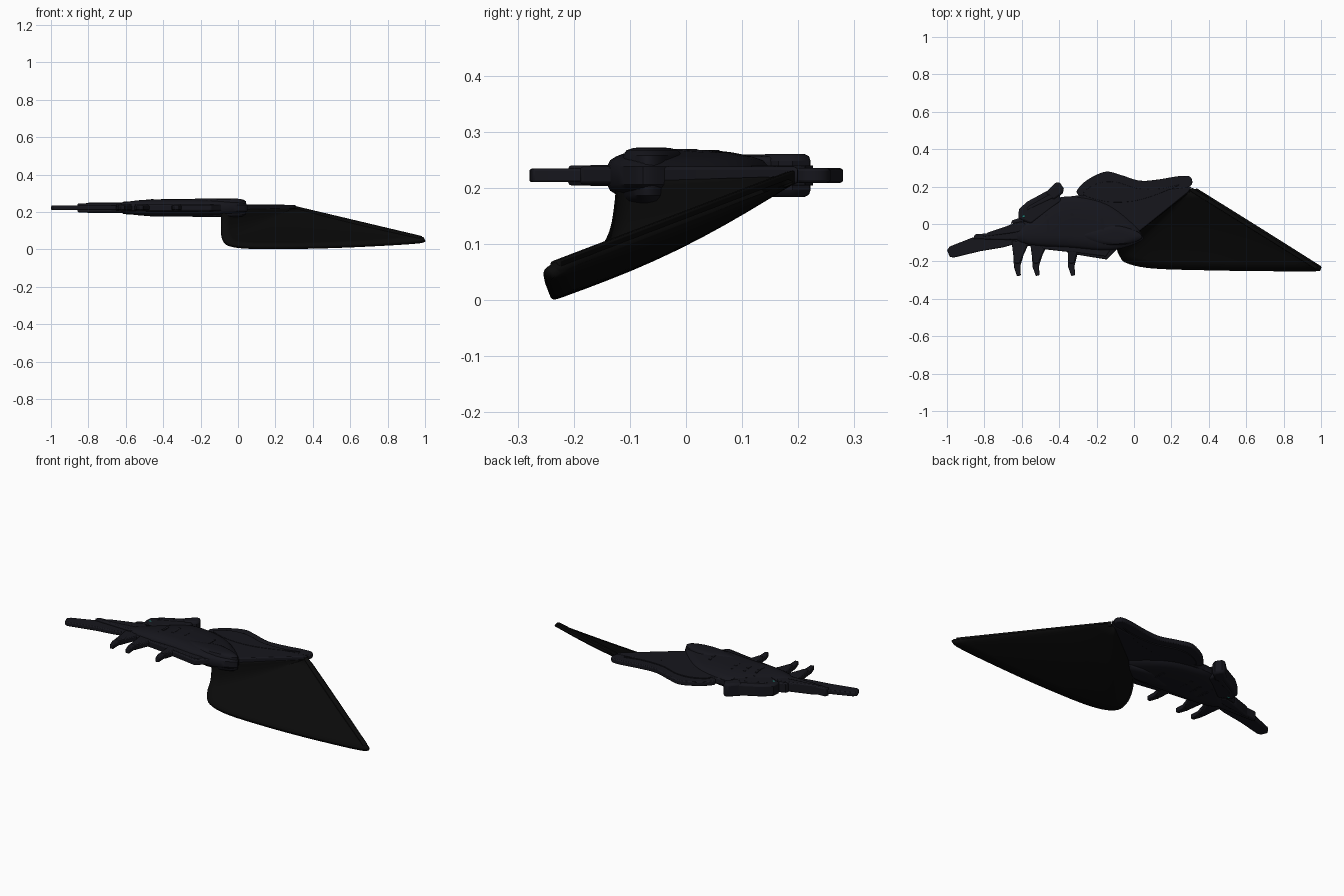
import bpy, bmesh, math
from mathutils import Vector

if "Cube" in bpy.data.objects:
    bpy.data.objects.remove(bpy.data.objects["Cube"])

ZC = 0.222  # mid plane of the flat upper body


def material(name, col):
    m = bpy.data.materials.new(name)
    m.diffuse_color = (*col, 1)
    m.use_nodes = True
    m.node_tree.nodes["Principled BSDF"].inputs["Base Color"].default_value = m.diffuse_color
    return m


DARK = material("dark_metal", (0.008, 0.008, 0.012))
BLACK = material("black_panel", (0.003, 0.003, 0.003))
TEAL = material("teal_glow", (0.02, 0.3, 0.25))


def smooth_path(pts, n=5, closed=True):
    """Catmull-Rom curve through a few points."""
    p = [Vector(q) for q in pts]
    k, out = len(p), []
    get = (lambda i: p[i % k]) if closed else (lambda i: p[max(0, min(k - 1, i))])
    for i in range(k if closed else k - 1):
        a, b, c, d = (get(i + j) for j in (-1, 0, 1, 2))
        for s in range(n):
            t = s / n
            out.append(0.5 * (2 * b + (c - a) * t + (2 * a - 5 * b + 4 * c - d) * t * t
                              + (3 * b - a - 3 * c + d) * t ** 3))
    return out if closed else out + [p[-1]]


def finish(bm, name, mat, bevel=0.0, angle=35):
    bmesh.ops.recalc_face_normals(bm, faces=bm.faces)
    me = bpy.data.meshes.new(name)
    bm.to_mesh(me)
    bm.free()
    ob = bpy.data.objects.new(name, me)
    bpy.context.collection.objects.link(ob)
    me.materials.append(mat)
    if bevel:
        b = ob.modifiers.new("bevel", 'BEVEL')
        b.width, b.segments, b.limit_method = bevel, 2, 'ANGLE'
        b.angle_limit = math.radians(50)
    bpy.ops.object.select_all(action='DESELECT')
    ob.select_set(True)
    bpy.context.view_layer.objects.active = ob
    bpy.ops.object.shade_smooth_by_angle(angle=math.radians(angle))
    return ob


def plate(name, pts, half, bevel=0.006, smooth=False, mat=DARK, z=ZC):
    """Outline extruded evenly to both sides of the mid plane."""
    pts = smooth_path(pts) if smooth else pts
    bm = bmesh.new()
    f = bm.faces.new([bm.verts.new((p[0], p[1], z - half)) for p in pts])
    up = bmesh.ops.extrude_face_region(bm, geom=[f])["geom"]
    bmesh.ops.translate(bm, vec=(0, 0, 2 * half),
                        verts=[v for v in up if isinstance(v, bmesh.types.BMVert)])
    return finish(bm, name, mat, bevel)


def pillow(name, pts, centre, levels):
    """Stack of scaled outlines, giving a domed top and bottom."""
    pts, c = smooth_path(pts), Vector(centre)
    bm = bmesh.new()
    levels = [(-z, s) for z, s in reversed(levels)] + levels
    rings = []
    for z, s in levels:
        rings.append([bm.verts.new((*(c + (p - c) * s), ZC + z)) for p in pts])
    for a, b in zip(rings, rings[1:]):
        for i in range(len(a)):
            j = (i + 1) % len(a)
            bm.faces.new((a[i], a[j], b[j], b[i]))
    bm.faces.new(rings[0])
    bm.faces.new(rings[-1])
    return finish(bm, name, DARK)


# Long snout blade and its raised rail
plate("snout_blade", [(-1, -.14), (-.985, -.12), (-.87, -.075), (-.75, -.04), (-.6, 0), (-.45, 0),
                      (-.5, -.1), (-.61, -.10), (-.7, -.125), (-.82, -.145), (-.965, -.18), (-.985, -.175)],
      .012, .005)
plate("snout_rail", [(-.86, -.08), (-.85, -.055), (-.78, -.05), (-.6, .02), (-.5, .02), (-.55, -.08), (-.66, -.085)],
      .024, .006)
plate("snout_rail_top", [(-.82, -.07), (-.78, -.045), (-.6, .015), (-.55, -.03), (-.66, -.05)], .028, .006)
plate("rail_clip", [(-.66, 0), (-.65, .02), (-.56, .05), (-.55, .02)], .028)

# Flat base body running back to the wing hinge
plate("base_body", [(-.64, -.11), (-.62, -.0), (-.4, .14), (-.28, .155), (-.1, .145), (.15, .18), (.31, .2),
                    (.29, .17), (-.09, -.135), (-.145, -.19), (-.3, -.165), (-.42, -.13)], .016)

# Domed main body
pillow("domed_body", [(-.64, -.06), (-.56, .03), (-.42, .135), (-.28, .14), (-.12, .09), (.04, -.05),
                      (.02, -.1), (-.13, -.14), (-.35, -.125), (-.56, -.11)], (-.3, -.04),
       [(.016, 1), (.027, .95), (.034, .84), (.041, .66), (.045, .48), (.046, .3)])
# Rear blister over the hinge
pillow("rear_blister", [(-.32, -.06), (-.2, -.02), (-.1, -.005), (.02, -.04), (.04, -.08), (-.06, -.112),
                        (-.2, -.105)], (-.08, -.065),
       [(.016, 1), (.036, .97), (.045, .84), (.049, .6), (.05, .35)])
# Lower lip under the dome
plate("lower_lip", [(-.52, -.12), (-.3, -.12), (-.12, -.13), (-.15, -.175), (-.3, -.155), (-.48, -.135)], .019)


# Raised ribs wrapped over the dome, both faces
def dome_height(f):
    return .047 - .018 * abs(f) ** 2.5


for i, (x, y0, y1) in enumerate([(-.47, -.09, .05), (-.41, -.1, .08), (-.34, -.1, .1), (-.18, -.09, .06)]):
    for k in range(5):
        fa, fb = -1 + .4 * k, -.6 + .4 * k
        ya, yb = ((y0 + y1 + (y1 - y0) * f) / 2 for f in (fa, fb))
        xa, xb = (x + .012 * (1 - f * f) for f in (fa, fb))
        plate(f"body_rib_{i + 1}_{k + 1}", [(xa - .007, ya), (xb - .007, yb), (xb + .007, yb), (xa + .007, ya)],
              dome_height((fa + fb) / 2), 0)

# Curved claws on the lower edge
for i, (x, y, s) in enumerate([(-.62, -.28, 1), (-.52, -.278, 1.05), (-.33, -.278, .9)]):
    plate(f"claw_{i + 1}", [(x - .035 * s, -.09), (x - .025 * s, -.17), (x - .022, -.23), (x - .005, y),
                            (x + .015, y + .005), (x + .012, -.225), (x + .03 * s, -.165), (x + .06 * s, -.1)],
          .012, .004)
    plate(f"claw_root_{i + 1}", [(x - .033 * s, -.09), (x - .023 * s, -.165), (x - .018, -.21),
                                 (x + .01, -.21), (x + .028 * s, -.16), (x + .055 * s, -.1)], .018, .006)

# Slanted magazine above the body
plate("magazine", [(-.62, .03), (-.615, .08), (-.57, .12), (-.45, .185), (-.40, .165), (-.39, .12), (-.55, .0)],
      .034, .01)
plate("magazine_cap", [(-.475, .165), (-.415, .225), (-.395, .22), (-.375, .19), (-.38, .165), (-.43, .125)],
      .038, .012)
plate("magazine_strip", [(-.58, .07), (-.565, .095), (-.44, .165), (-.43, .14)], .037)

# Flowing fin along the upper rear edge, filled down to the body
plate("rear_fin", [(-.305, .165), (-.285, .205), (-.235, .245), (-.15, .28), (-.07, .262), (.03, .232), (.13, .238),
                   (.24, .256), (.3, .252), (.308, .21), (.25, .175), (.12, .12), (.0, .09), (-.12, .09),
                   (-.24, .12)], .013, .005, smooth=True)
plate("fin_ridge", [(-.27, .16), (-.2, .215), (-.1, .225), (.02, .19), (.15, .19), (.25, .212), (.1, .15),
                    (-.02, .12), (-.15, .12)], .018, .004, smooth=True)

# Large twisted wing: a fan from the apex to a curved lower edge, sagging slightly
apex = Vector((.31, .195, .22))
edge = smooth_path([(-.085, -.115, .21), (-.085, -.128, .12), (-.08, -.165, .06), (-.04, -.205, .025),
                    (.1, -.234, .012), (.4, -.244, .014), (.7, -.248, .025), (.97, -.248, .042),
                    (.995, -.232, .058)], 5, closed=False)
bm = bmesh.new()
N, M = 10, len(edge) - 1
rows = []
for k in range(N + 1):
    t = k / N
    rows.append([bm.verts.new(apex.lerp(p, .03 + .97 * t)
                              - Vector((0, 0, .016 * math.sin(math.pi * t) * math.sin(math.pi * i / M))))
                 for i, p in enumerate(edge)])
for a, b in zip(rows, rows[1:]):
    for i in range(M):
        bm.faces.new((a[i], a[i + 1], b[i + 1], b[i]))
wing = finish(bm, "wing_panel", BLACK)
sol = wing.modifiers.new("thickness", 'SOLIDIFY')
sol.thickness, sol.offset = .022, 0

# Raised spar along the leading edge
side = Vector((-.012, -.018, -.004))
lo, hi = Vector((0, 0, -.014)), Vector((0, 0, .012))
bm = bmesh.new()
q = [[bm.verts.new(p + o) for o in (lo, hi, side + hi, side + lo)] for p in (apex, Vector((.985, -.225, .06)))]
for i in range(4):
    j = (i + 1) % 4
    bm.faces.new((q[0][i], q[0][j], q[1][j], q[1][i]))
bm.faces.new(q[0])
bm.faces.new(q[1])
finish(bm, "leading_spar", BLACK, .004)

# Small glowing inset
plate("glow_inset", [(-.6, .04), (-.592, .048), (-.58, .043), (-.588, .034)], .035, .002, mat=TEAL)
